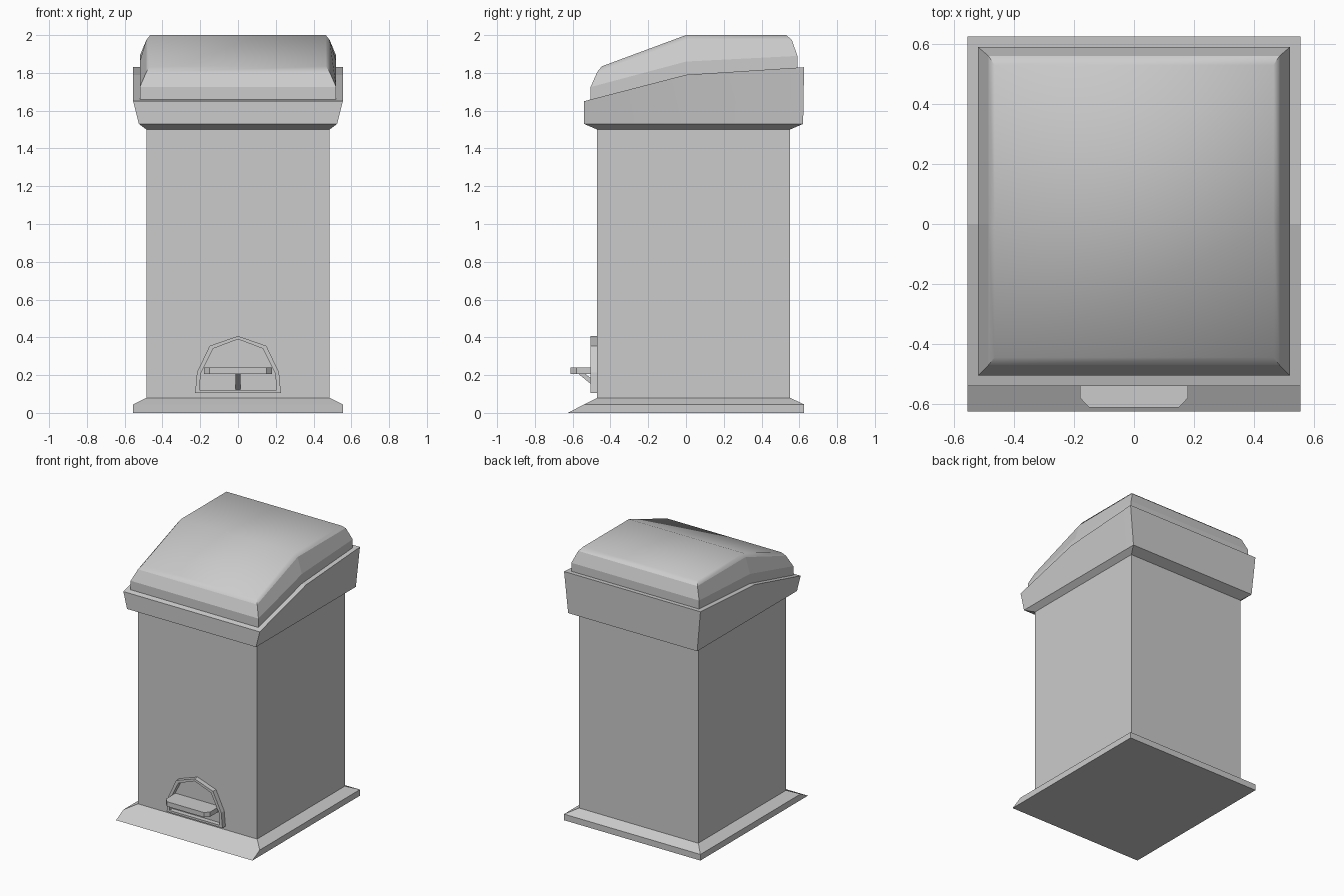
import bpy
import bmesh

cube = bpy.data.objects.get("Cube")
if cube:
    bpy.data.objects.remove(cube, do_unlink=True)

grey = bpy.data.materials.new("light grey")
grey.use_nodes = True
colour = (0.6, 0.6, 0.6, 1)
grey.diffuse_color = colour
grey.node_tree.nodes["Principled BSDF"].inputs["Base Color"].default_value = colour


def finish(name, bm):
    bmesh.ops.recalc_face_normals(bm, faces=bm.faces)
    mesh = bpy.data.meshes.new(name)
    bm.to_mesh(mesh)
    bm.free()
    mesh.materials.append(grey)
    obj = bpy.data.objects.new(name, mesh)
    bpy.context.collection.objects.link(obj)
    return obj


def loft(name, rings, smooth_bands=(), smooth_top=False):
    """Stack six-point rings: half width, front y, back y, z at front, middle, back."""
    bm = bmesh.new()
    loops = []
    for w, y0, y1, z0, zm, z1 in rings:
        pts = [(-w, y0, z0), (w, y0, z0), (w, 0, zm), (w, y1, z1), (-w, y1, z1), (-w, 0, zm)]
        loops.append([bm.verts.new(p) for p in pts])
    for k, (a, b) in enumerate(zip(loops, loops[1:])):
        for i in range(6):
            j = (i + 1) % 6
            bm.faces.new((a[i], a[j], b[j], b[i])).smooth = k in smooth_bands
    for ring, smooth in ((loops[0], False), (loops[-1], smooth_top)):
        for ids in ((0, 1, 2, 5), (5, 2, 3, 4)):
            bm.faces.new([ring[i] for i in ids]).smooth = smooth
    # Corners stay sharp; a ring edge is soft only inside the rounded crown
    for e in bm.edges:
        for k, ring in enumerate(loops):
            if e.verts[0] in ring and e.verts[1] in ring:
                middle = ring[2] in e.verts and ring[5] in e.verts
                if not middle and not (smooth_top and k == len(loops) - 1):
                    e.smooth = False
        a, b = e.verts
        if abs(a.co.y) > 0.1 and a.co.y * b.co.y > 0 and abs(a.co.z - b.co.z) > 0.01:
            if a.co.x * b.co.x > 0 and abs(a.co.y - b.co.y) < 0.1:
                e.smooth = False
    return finish(name, bm)


def level(w, y0, y1, z):
    return (w, y0, y1, z, z, z)


def prism(name, points, start, end, place):
    """Extrude an outline from start to end; place maps (u, v, depth) to xyz."""
    bm = bmesh.new()
    a, b = ([bm.verts.new(place(u, v, d)) for u, v in points] for d in (start, end))
    bm.faces.new(a)
    bm.faces.new(b)
    for i in range(len(points)):
        j = (i + 1) % len(points)
        bm.faces.new((a[i], a[j], b[j], b[i]))
    return finish(name, bm)


def mirrored(half):
    """Close a half outline running from +x to the centre."""
    return half + [(-x, z) for x, z in reversed(half) if x > 0]


# Bin body and its plinth
loft("body", [level(0.485, -0.47, 0.55, 0.07), level(0.485, -0.47, 0.55, 1.51)])
loft("base", [level(0.555, -0.625, 0.625, 0), level(0.555, -0.54, 0.625, 0.045),
              level(0.485, -0.47, 0.55, 0.08)])

# Flared collar with a rim rising towards the back
loft("collar", [level(0.485, -0.47, 0.55, 1.5), level(0.525, -0.54, 0.62, 1.53),
                (0.555, -0.54, 0.625, 1.65, 1.79, 1.83)], smooth_bands=(1,))

# Domed lid
loft("lid", [(0.52, -0.505, 0.59, 1.64, 1.78, 1.82), (0.52, -0.505, 0.59, 1.725, 1.86, 1.89),
             (0.485, -0.47, 0.56, 1.805, 1.975, 1.975), (0.465, -0.445, 0.53, 1.835, 2.0, 2.0)],
     smooth_bands=(2,), smooth_top=True)

# Arched frame round the pedal
outer = mirrored([(0.227, 0.105), (0.217, 0.215), (0.15, 0.355), (0, 0.407)])
inner = mirrored([(0.205, 0.12), (0.197, 0.21), (0.132, 0.34), (0, 0.39)])
bm = bmesh.new()
shells = [[bm.verts.new((x, y, z)) for x, z in pts]
          for pts, y in ((outer, -0.47), (outer, -0.505), (inner, -0.505), (inner, -0.47))]
for s, t in zip(shells, shells[1:] + shells[:1]):
    for i in range(len(outer)):
        j = (i + 1) % len(outer)
        bm.faces.new((s[i], s[j], t[j], t[i]))
finish("pedal_frame", bm)

# Pedal plate with clipped front corners
plate = [(-0.18, -0.47), (-0.18, -0.58), (-0.15, -0.612), (0.15, -0.612), (0.18, -0.58), (0.18, -0.47)]
prism("pedal", plate, 0.205, 0.24, lambda u, v, d: (u, v, d))

# Diagonal strut under the pedal
strut = [(-0.57, 0.207), (-0.535, 0.207), (-0.47, 0.16), (-0.47, 0.125)]
prism("pedal_strut", strut, -0.013, 0.013, lambda u, v, d: (d, u, v))
